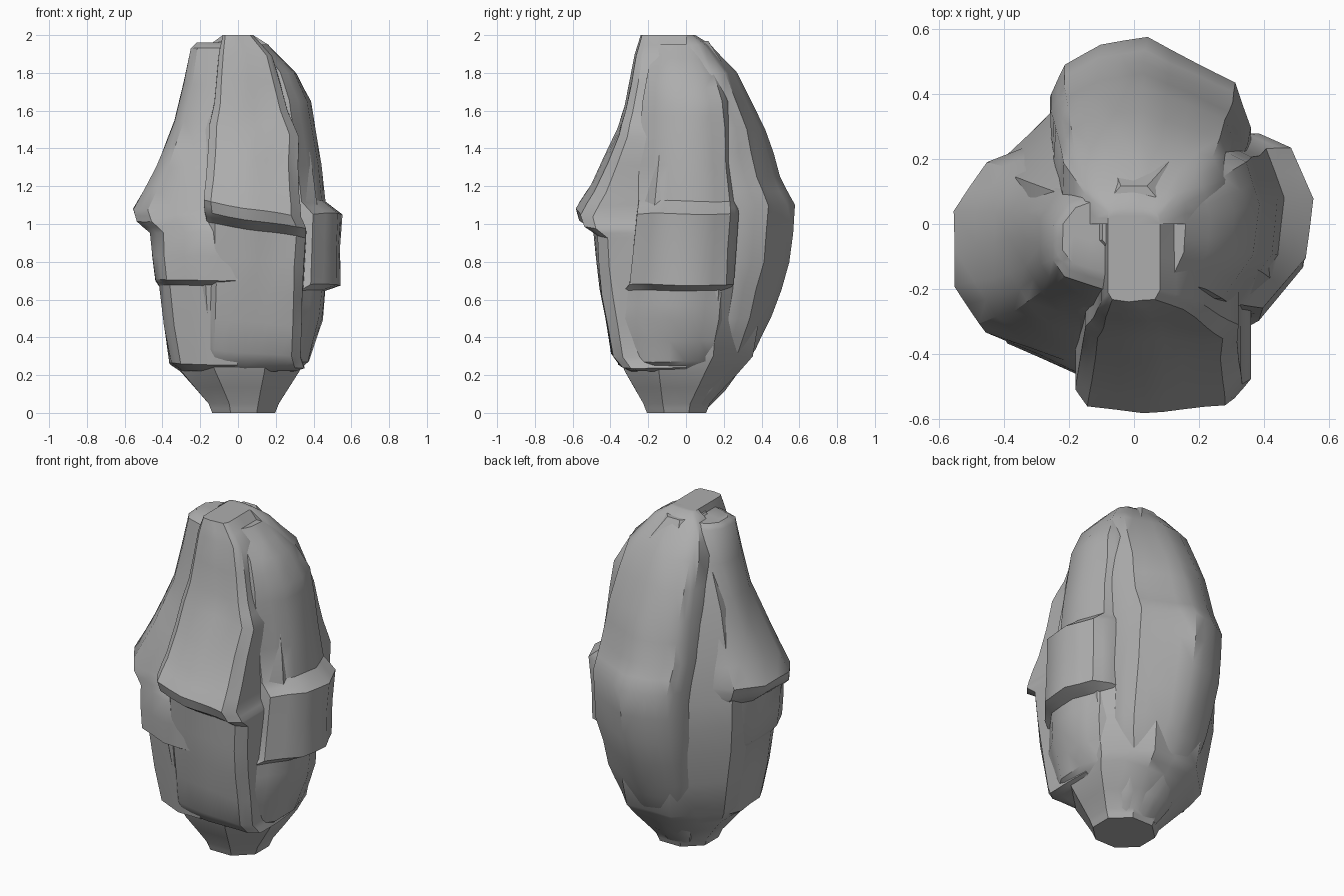
import bpy
import bmesh
import math
from mathutils import Vector, noise

if "Cube" in bpy.data.objects:
    bpy.data.objects.remove(bpy.data.objects["Cube"], do_unlink=True)

stone = bpy.data.materials.new("grey stone")
stone.use_nodes = True
stone.diffuse_color = (0.42, 0.42, 0.42, 1)
stone.node_tree.nodes["Principled BSDF"].inputs["Base Color"].default_value = stone.diffuse_color


def loft(name, rings, roughness=0.012):
    """Skin closed rings of points into a capped, slightly weathered solid."""
    bm = bmesh.new()
    loops = [[bm.verts.new(point) for point in ring] for ring in rings]
    for low, high in zip(loops, loops[1:]):
        for i in range(len(low)):
            j = (i + 1) % len(low)
            bm.faces.new((low[i], low[j], high[j], high[i]))
    bm.faces.new(loops[0])
    bm.faces.new(loops[-1])
    bmesh.ops.recalc_face_normals(bm, faces=bm.faces)
    bmesh.ops.triangulate(bm, faces=bm.faces)
    bmesh.ops.subdivide_edges(bm, edges=bm.edges, cuts=1, use_grid_fill=True)
    for vert in bm.verts:
        fade = min(1, vert.co.z * 4, (2 - vert.co.z) * 4)
        vert.co += noise.noise_vector(vert.co * 4) * roughness * max(0, fade)
    mesh = bpy.data.meshes.new(name)
    bm.to_mesh(mesh)
    bm.free()
    mesh.materials.append(stone)
    rock = bpy.data.objects.new(name, mesh)
    bpy.context.collection.objects.link(rock)
    bpy.ops.object.select_all(action='DESELECT')
    rock.select_set(True)
    bpy.context.view_layer.objects.active = rock
    bpy.ops.object.shade_smooth_by_angle(angle=math.radians(35))
    return rock


def slab(name, outward, across, section, rows, tilt=0):
    """Upright slab; each row holds height, reach and the two side limits."""
    outward, across = Vector(outward), Vector(across)
    outline = [(0, 0)] + section + [(1, 0)]
    rings = []
    for n, (z, reach, start, end) in enumerate(rows):
        lean = tilt * math.sin(math.pi * n / (len(rows) - 1))
        ring = []
        for t, r in outline:
            point = outward * reach * r + across * (start + (end - start) * t)
            point.z = z + lean * (t - 0.5)
            ring.append(point)
        rings.append(ring)
    return loft(name, rings)


# Central core with the narrow foot
core_rows = [
    (0, 0.17, 0.16, 0.03, -0.05),
    (0.05, 0.19, 0.18, 0.03, -0.05),
    (0.22, 0.32, 0.31, 0.01, -0.02),
    (0.3, 0.36, 0.36, 0, 0),
    (0.7, 0.43, 0.43, 0, 0),
    (1.0, 0.44, 0.43, 0, 0),
    (1.5, 0.35, 0.32, 0.02, 0),
    (1.85, 0.22, 0.2, 0.02, 0),
    (1.97, 0.1, 0.12, 0, 0),
]
rings = []
for z, rx, ry, cx, cy in core_rows:
    angles = [math.tau * (k + 0.5) / 8 for k in range(8)]
    rings.append([(cx + rx * 1.06 * math.cos(a), cy + ry * 1.06 * math.sin(a), z) for a in angles])
loft("core_rock", rings, 0.005)

# Front slab with the sloping overhang
slab("front_slab", (0, -1, 0), (1, 0, 0),
     [(0, 0.88), (0.08, 0.97), (0.4, 1), (0.65, 0.98), (0.9, 0.97), (1, 0.85)],
     [(0.22, 0.3, -0.15, 0.3),
      (0.25, 0.35, -0.16, 0.35),
      (0.32, 0.4, -0.16, 0.33),
      (0.65, 0.46, -0.16, 0.34),
      (0.97, 0.485, -0.17, 0.36),
      (1.02, 0.56, -0.18, 0.36),
      (1.08, 0.58, -0.18, 0.33),
      (1.2, 0.5, -0.17, 0.32),
      (1.5, 0.36, -0.15, 0.32),
      (1.62, 0.33, -0.13, 0.27),
      (1.9, 0.27, -0.1, 0.18),
      (2, 0.24, -0.08, 0.08)], tilt=-0.09)

# Right slab, lower than the rest, with two ledges
slab("right_slab", (-1, 0, 0), (0, 1, 0),
     [(0, 0.4), (0.13, 0.86), (0.3, 1), (0.65, 1), (0.87, 0.82), (1, 0.45)],
     [(0.22, 0.3, -0.28, 0.15),
      (0.26, 0.36, -0.36, 0.18),
      (0.67, 0.42, -0.41, 0.25),
      (0.7, 0.44, -0.46, 0.27),
      (0.96, 0.46, -0.46, 0.28),
      (1.02, 0.53, -0.43, 0.28),
      (1.08, 0.55, -0.4, 0.28),
      (1.3, 0.43, -0.34, 0.25),
      (1.55, 0.33, -0.27, 0.2),
      (1.93, 0.25, -0.2, 0.1),
      (1.96, 0.22, -0.15, 0.08)])

# Rounded back slab
slab("back_slab", (0, 1, 0), (1, 0, 0),
     [(0, 0.7), (0.07, 0.85), (0.25, 0.96), (0.48, 1), (0.72, 0.87), (0.92, 0.75), (1, 0.5)],
     [(0.03, 0.12, -0.08, 0.15),
      (0.12, 0.21, -0.13, 0.2),
      (0.33, 0.37, -0.2, 0.27),
      (0.5, 0.45, -0.24, 0.32),
      (0.8, 0.55, -0.26, 0.36),
      (1.1, 0.575, -0.26, 0.36),
      (1.25, 0.5, -0.26, 0.35),
      (1.5, 0.42, -0.25, 0.33),
      (1.8, 0.27, -0.22, 0.28),
      (1.95, 0.13, -0.15, 0.16),
      (2, 0.05, -0.08, 0.08)])

# Left slab with the bulging middle block
slab("left_slab", (1, 0, 0), (0, 1, 0),
     [(0, 0.72), (0.3, 0.96), (0.65, 1), (0.93, 0.88), (1, 0.7)],
     [(0.22, 0.32, -0.28, 0.14),
      (0.27, 0.38, -0.33, 0.17),
      (0.5, 0.45, -0.35, 0.21),
      (0.65, 0.46, -0.33, 0.22),
      (0.68, 0.54, -0.3, 0.25),
      (1.05, 0.55, -0.26, 0.27),
      (1.12, 0.46, -0.25, 0.26),
      (1.5, 0.41, -0.24, 0.24),
      (1.65, 0.39, -0.23, 0.22),
      (1.8, 0.31, -0.2, 0.17),
      (1.95, 0.16, -0.17, 0.1)])
